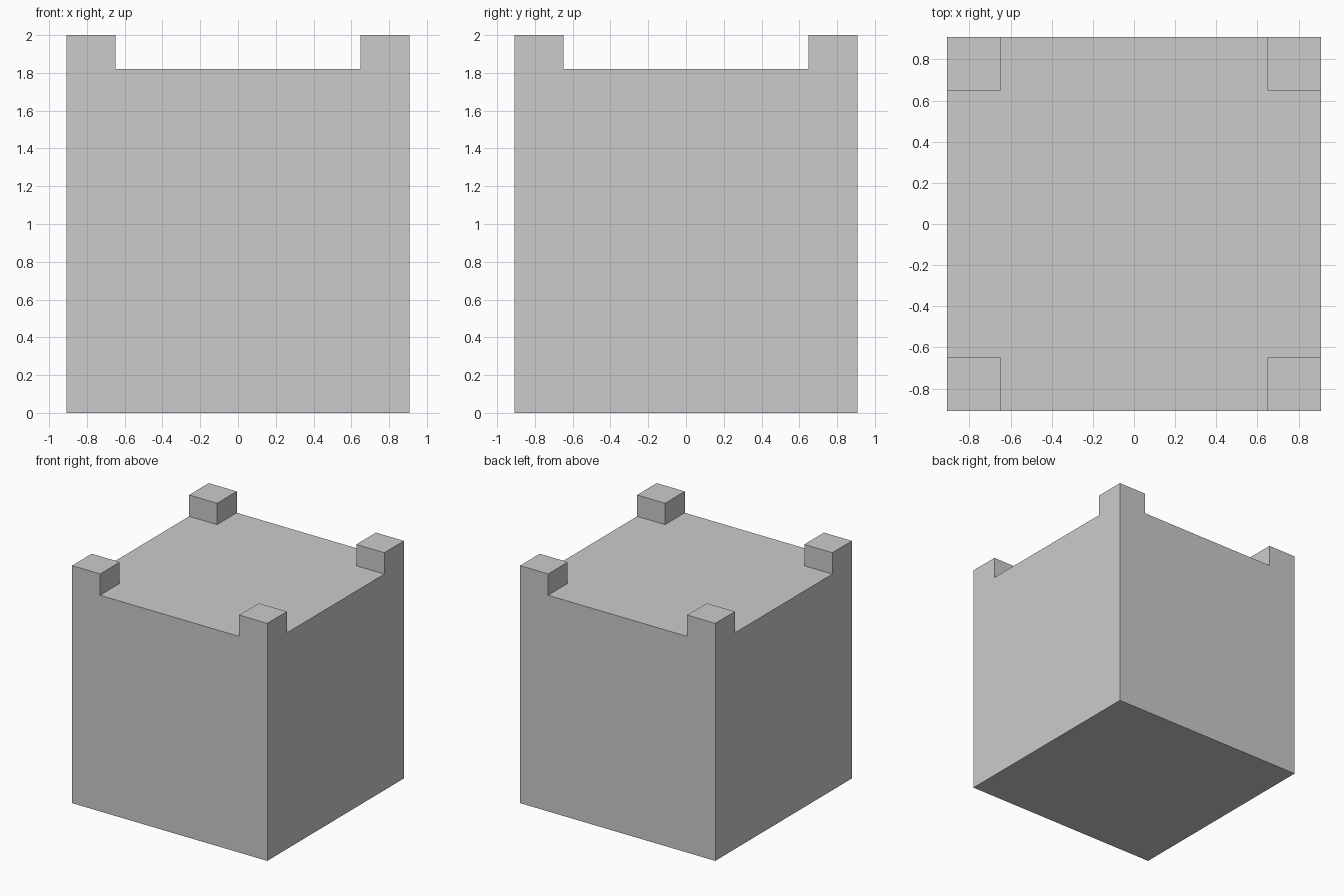
import bpy, bmesh
from mathutils import Matrix

if "Cube" in bpy.data.objects:
    bpy.data.objects.remove(bpy.data.objects["Cube"])

HALF = 0.909    # half width of the block
INNER = 0.648   # inner edge of the corner posts
BODY = 1.82     # height of the block
TOP = 2.0       # height of the corner posts

bm = bmesh.new()

# Main block
bmesh.ops.create_cube(bm, size=1, matrix=Matrix.Translation((0, 0, BODY / 2))
                      @ Matrix.Diagonal((2 * HALF, 2 * HALF, BODY, 1)))

# Cut lines along the corner post edges
for normal in ((1, 0, 0), (0, 1, 0)):
    for s in (-INNER, INNER):
        bmesh.ops.bisect_plane(bm, geom=bm.verts[:] + bm.edges[:] + bm.faces[:],
                               plane_co=[s * n for n in normal], plane_no=normal)

# Corner posts raised from the top
bm.normal_update()
corners = []
for f in bm.faces:
    c = f.calc_center_median()
    if f.normal.z > 0.9 and abs(c.x) > INNER and abs(c.y) > INNER:
        corners.append(f)
raised = bmesh.ops.extrude_discrete_faces(bm, faces=corners)["faces"]
for v in {v for f in raised for v in f.verts}:
    v.co.z = TOP

# Weld and merge the flat regions
bmesh.ops.remove_doubles(bm, verts=bm.verts[:], dist=0.0001)
bmesh.ops.dissolve_limit(bm, angle_limit=0.01, verts=bm.verts[:], edges=bm.edges[:])
bmesh.ops.recalc_face_normals(bm, faces=bm.faces[:])

mesh = bpy.data.meshes.new("block_with_corner_posts")
bm.to_mesh(mesh)
bm.free()
block = bpy.data.objects.new("block_with_corner_posts", mesh)
bpy.context.collection.objects.link(block)
